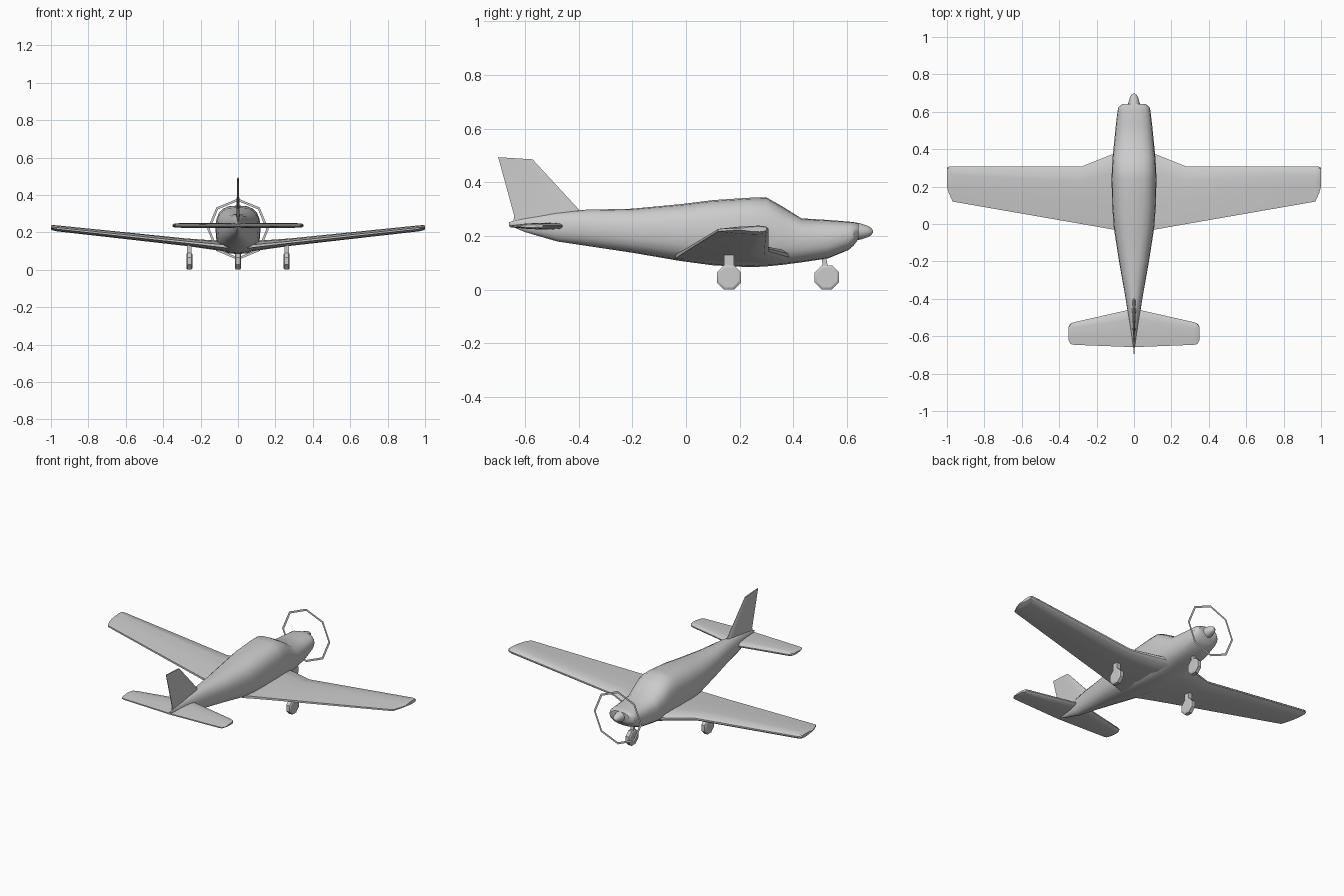
import bpy, bmesh, math

if "Cube" in bpy.data.objects:
    bpy.data.objects.remove(bpy.data.objects["Cube"])


def finish(bm, name, angle=35):
    bmesh.ops.recalc_face_normals(bm, faces=bm.faces)
    me = bpy.data.meshes.new(name)
    bm.to_mesh(me)
    bm.free()
    ob = bpy.data.objects.new(name, me)
    bpy.context.collection.objects.link(ob)
    bpy.ops.object.select_all(action='DESELECT')
    ob.select_set(True)
    bpy.context.view_layer.objects.active = ob
    if angle:
        bpy.ops.object.shade_smooth_by_angle(angle=math.radians(angle))
    return ob


def loft(name, rings, angle=35):
    """Skin a series of equal-length closed rings and cap both ends."""
    bm = bmesh.new()
    vs = [[bm.verts.new(p) for p in r] for r in rings]
    n = len(rings[0])
    for a, b in zip(vs, vs[1:]):
        for i in range(n):
            j = (i + 1) % n
            bm.faces.new((a[i], a[j], b[j], b[i]))
    bm.faces.new(vs[0])
    bm.faces.new(vs[-1])
    return finish(bm, name, angle)


def foil(le, te, t):
    """Chord / thickness pairs for a simple blade section."""
    prof = [(0, .12), (.05, .38), (.25, .5), (.6, .4), (1, .14)]
    up = [(le + (te - le) * f, t * o) for f, o in prof]
    return up + [(y, -o) for y, o in reversed(up)]


# Fuselage: y, half width, bottom, top, squareness
stations = [
    (-.66, .004, .240, .252, 2), (-.60, .012, .215, .268, 2), (-.48, .032, .180, .288, 2),
    (-.38, .048, .165, .298, 2.2), (-.20, .080, .138, .302, 2.4), (-.02, .108, .107, .319, 2.5),
    (.10, .117, .091, .334, 2.7), (.24, .120, .084, .343, 2.8), (.30, .118, .087, .344, 2.8),
    (.36, .114, .093, .310, 2.7), (.43, .107, .102, .266, 2.6), (.53, .097, .117, .260, 2.6),
    (.605, .088, .148, .254, 2.6), (.625, .083, .165, .252, 2.6), (.642, .062, .188, .247, 2.4)]


def hull_ring(y, w, lo, hi, e, n=20):
    ring = []
    for i in range(n):
        a = 2 * math.pi * i / n
        c, s = math.cos(a), math.sin(a)
        ring.append((w * math.copysign(abs(c) ** (2 / e), c), y,
                     (lo + hi) / 2 + (hi - lo) / 2 * math.copysign(abs(s) ** (2 / e), s)))
    return ring


loft("fuselage", [hull_ring(*s) for s in stations])


# Wing and tailplane: x, leading edge, trailing edge, thickness, height
def span(name, half, angle=35):
    full = [(-r[0],) + r[1:] for r in reversed(half)] + half
    loft(name, [[(x, y, z + o) for y, o in foil(le, te, t)] for x, le, te, t, z in full], angle)


span("wing", [(.06, .395, -.04, .055, .124), (.11, .375, -.03, .052, .130),
              (.28, .307, 0, .040, .148), (.97, .308, .12, .032, .222),
              (.99, .306, .165, .028, .225), (1, .300, .20, .020, .226)])
span("tailplane", [(.01, -.455, -.658, .026, .237), (.32, -.525, -.646, .024, .237),
                   (.34, -.532, -.642, .020, .237), (.35, -.55, -.62, .012, .237)])

# Fin: z, leading edge, trailing edge, thickness
loft("tail_fin", [[(o, y, z + dz * (le - y) / (le - te)) for y, o in foil(le, te, t)]
                  for z, le, te, t, dz in [(.28, -.385, -.645, .022, -.035),
                                           (.305, -.405, -.640, .018, -.03),
                                           (.486, -.572, -.70, .008, .008)]])

# Spinner
HUB = .217
loft("spinner", [[(r * math.cos(math.pi * i / 6), y, HUB + r * math.sin(math.pi * i / 6))
                  for i in range(12)]
                 for y, r in [(.63, .034), (.65, .030), (.675, .022), (.69, .014), (.697, .004)]])

# Flat octagonal propeller ring
bm = bmesh.new()
rim = [[bm.verts.new((r * math.sin(math.pi * i / 4), .663, HUB + r * math.cos(math.pi * i / 4)))
        for i in range(8)] for r in (.164, .151)]
for i in range(8):
    j = (i + 1) % 8
    bm.faces.new((rim[0][i], rim[0][j], rim[1][j], rim[1][i]))
finish(bm, "propeller_ring", 0)


# Landing gear: octagonal wheels with short struts
def wheel(name, x, y, z=.046, r=.049):
    rings = []
    for dx, k in [(-.016, .82), (-.011, 1), (.011, 1), (.016, .82)]:
        rings.append([(x + dx, y + r * k * math.cos(math.pi * (i + .5) / 4),
                       z + r * k * math.sin(math.pi * (i + .5) / 4)) for i in range(8)])
    loft(name + "_wheel", rings, 30)


def strut(name, x, y0, y1, top, hx, hy):
    quad = [(-1, -1), (1, -1), (1, 1), (-1, 1)]
    loft(name + "_strut", [[(x + a * hx, y + b * hy, z) for a, b in quad]
                           for y, z in [(y0, .07), (y1, top)]], 30)


for side, x in (("left", -.26), ("right", .26)):
    wheel(side, x, .16)
    strut(side, x, .16, .16, .145, .012, .018)
wheel("nose", 0, .525)
strut("nose", 0, .522, .512, .13, .010, .009)
